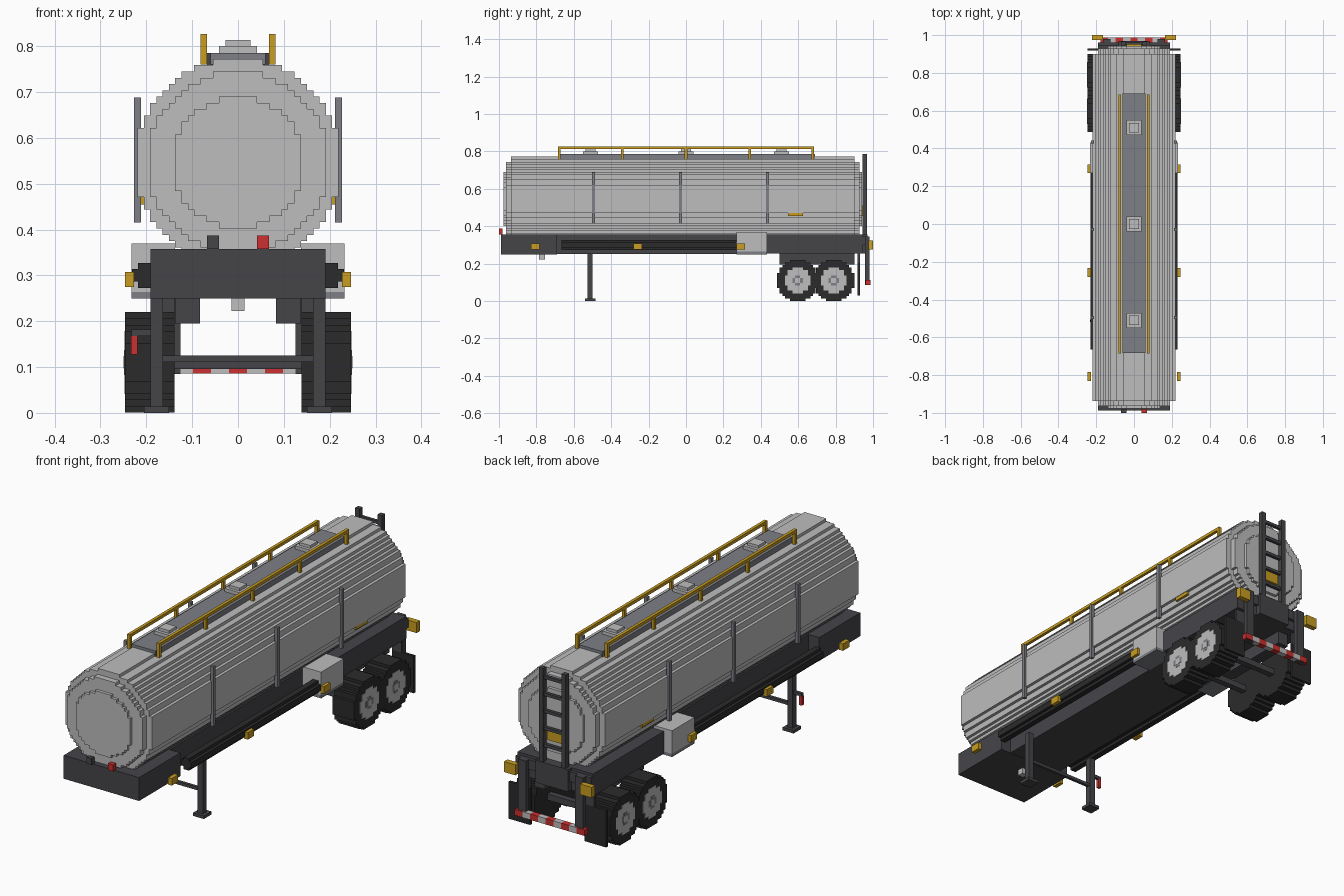
import bpy, bmesh, math

cube = bpy.data.objects.get("Cube")
if cube:
    bpy.data.objects.remove(cube, do_unlink=True)

V = 0.0137  # block size that the stepped shapes are built on


def material(name, rgb):
    m = bpy.data.materials.new(name)
    m.use_nodes = True
    m.diffuse_color = (*rgb, 1)
    m.node_tree.nodes["Principled BSDF"].inputs["Base Color"].default_value = (*rgb, 1)
    return m


LIGHT = material("light grey", (0.51, 0.51, 0.51))
MID = material("mid grey", (0.21, 0.215, 0.24))
DARK = material("dark grey", (0.06, 0.058, 0.066))
BLACK = material("rubber black", (0.024, 0.024, 0.024))
YELLOW = material("amber yellow", (0.58, 0.34, 0.015))
RED = material("signal red", (0.6, 0.03, 0.03))


def finish(name, bm, mat):
    bmesh.ops.recalc_face_normals(bm, faces=bm.faces)
    mesh = bpy.data.meshes.new(name)
    bm.to_mesh(mesh)
    bm.free()
    mesh.materials.append(mat)
    obj = bpy.data.objects.new(name, mesh)
    bpy.context.scene.collection.objects.link(obj)
    return obj


def box(name, mat, x, y, z):
    """Box between the (low, high) pairs on each axis."""
    bm = bmesh.new()
    bmesh.ops.create_cube(bm, size=1)
    for v in bm.verts:
        v.co = [(a + b) / 2 + c * (b - a) for (a, b), c in zip((x, y, z), v.co)]
    return finish(name, bm, mat)


def pair(name, mat, x, y, z):
    """The same box on both sides; x is measured outwards."""
    box("left_" + name, mat, x, y, z)
    box("right_" + name, mat, (-x[1], -x[0]), y, z)


def stepped_disc(name, mat, rows, axis, span, a, z):
    """Blocky round prism along x or y, centred at a across and z up."""
    r = rows / 2
    right = []
    for i in range(rows):
        h = i - r
        w = round(math.sqrt(r * r - (h + 0.5) ** 2)) * V
        for p in ((w, h * V), (w, (h + 1) * V)):
            if len(right) > 1 and right[-1][0] == right[-2][0] == p[0]:
                right[-1] = p
            elif not right or right[-1] != p:
                right.append(p)
    outline = right + [(-w, h) for w, h in reversed(right)]
    bm = bmesh.new()
    ends = []
    for s in span:
        ends.append([bm.verts.new((s, a + p, z + q) if axis == "x" else (a + p, s, z + q))
                     for p, q in outline])
    for loop in ends:
        bm.faces.new(loop)
    n = len(outline)
    for i in range(n):
        j = (i + 1) % n
        bm.faces.new((ends[0][i], ends[0][j], ends[1][j], ends[1][i]))
    return finish(name, bm, mat)


# Tank with stepped end caps
for name, rows, span in (("tank_body", 33, (-0.936, 0.90)),
                         ("tank_shoulder", 29, (-0.963, 0.928)),
                         ("tank_end", 21, (-0.977, 0.942))):
    stepped_disc(name, LIGHT, rows, "y", span, 0, 0.546)

# Tank side straps and placards
for y in (-0.495, -0.03, 0.435):
    pair("tank_strap", MID, (0.212, 0.227), (y - 0.008, y + 0.008), (0.415, 0.688))
pair("side_placard", YELLOW, (0.2, 0.217), (0.545, 0.625), (0.455, 0.51))
box("rear_placard", YELLOW, (-0.04, 0.04), (0.94, 0.95), (0.455, 0.51))

# Walkway, hatches and hand rails
box("walkway", MID, (-0.06, 0.06), (-0.683, 0.69), (0.76, 0.785))
for y in (-0.51, 0, 0.51):
    box("hatch_base", LIGHT, (-0.041, 0.041), (y - 0.04, y + 0.04), (0.78, 0.8))
    box("hatch_lid", LIGHT, (-0.027, 0.027), (y - 0.026, y + 0.026), (0.8, 0.813))
pair("hand_rail", YELLOW, (0.068, 0.082), (-0.685, 0.685), (0.812, 0.826))
for y in (-0.678, -0.34, 0, 0.34, 0.678):
    pair("rail_post", YELLOW, (0.068, 0.082), (y - 0.007, y + 0.007), (0.76, 0.812))

# Chassis
box("front_chassis", DARK, (-0.191, 0.191), (-0.988, -0.69), (0.25, 0.357))
box("middle_chassis", DARK, (-0.137, 0.137), (-0.69, 0.43), (0.252, 0.355))
box("rear_chassis", DARK, (-0.191, 0.191), (0.43, 0.945), (0.255, 0.357))
box("ladder_base", DARK, (-0.082, 0.082), (0.945, 0.97), (0.255, 0.357))
pair("suspension_beam", DARK, (0.083, 0.137), (0.5, 0.9), (0.195, 0.256))
box("kingpin", LIGHT, (-0.014, 0.014), (-0.785, -0.755), (0.222, 0.252))
box("front_red_coupling", RED, (0.041, 0.068), (-1.0, -0.98), (0.357, 0.387))
box("front_dark_coupling", DARK, (-0.068, -0.041), (-1.0, -0.98), (0.357, 0.387))

# Ladder
pair("ladder_rail", DARK, (0.046, 0.068), (0.945, 0.967), (0.357, 0.785))
for i in range(5):
    z = 0.425 + i * 0.078
    box("ladder_rung", DARK, (-0.05, 0.05), (0.949, 0.963), (z, z + 0.014))

# Hose tubes, tool boxes and side marker lamps
for side, label in ((1, "left"), (-1, "right")):
    stepped_disc(label + "_hose_tube", BLACK, 4, "y", (-0.665, 0.27), side * 0.204, 0.3)
pair("tool_box", LIGHT, (0.137, 0.232), (0.27, 0.432), (0.264, 0.37))
pair("tool_box_floor", MID, (0.137, 0.232), (0.27, 0.432), (0.25, 0.264))
for y in (-0.807, -0.257, 0.293):
    pair("marker_lamp", YELLOW, (0.227, 0.246), (y - 0.023, y + 0.023), (0.275, 0.307))

# Landing gear
pair("landing_leg", DARK, (0.164, 0.191), (-0.526, -0.499), (0.012, 0.255))
pair("landing_foot", DARK, (0.15, 0.205), (-0.54, -0.485), (0, 0.014))
box("landing_brace", DARK, (-0.165, 0.165), (-0.519, -0.505), (0.111, 0.125))
box("crank_arm", DARK, (-0.232, -0.19), (-0.519, -0.505), (0.168, 0.182))
box("crank_handle", RED, (-0.233, -0.219), (-0.519, -0.505), (0.127, 0.168))

# Wheels and axles
for y in (0.597, 0.79):
    box("axle", DARK, (-0.15, 0.15), (y - 0.014, y + 0.014), (0.096, 0.124))
    for side, label in ((1, "left"), (-1, "right")):
        for part, mat, rows, inner, outer in (("tyre", BLACK, 16, 0.138, 0.246),
                                              ("wheel_rim", LIGHT, 10, 0.2, 0.2475),
                                              ("hub_surround", MID, 4, 0.2, 0.2485),
                                              ("hub_cap", LIGHT, 2, 0.2, 0.2495)):
            stepped_disc(label + "_" + part, mat, rows, "x",
                         (side * inner, side * outer), y, 0.11)
pair("mud_flap", BLACK, (0.138, 0.247), (0.918, 0.93), (0.03, 0.2))
pair("mud_flap_hanger", DARK, (0.138, 0.185), (0.918, 0.93), (0.2, 0.256))

# Rear bumper with striped bar and lamps
pair("bumper_post", DARK, (0.125, 0.165), (0.958, 0.98), (0.085, 0.345))
box("rear_cross_plate", DARK, (-0.191, 0.191), (0.94, 0.96), (0.3, 0.345))
for i in range(9):
    x = (i - 4) * 0.0392
    mat = LIGHT if i % 2 else RED
    box("bumper_stripe", mat, (x - 0.0196, x + 0.0196), (0.96, 0.987), (0.086, 0.113))
pair("rear_lamp", YELLOW, (0.164, 0.222), (0.975, 1.0), (0.277, 0.325))
